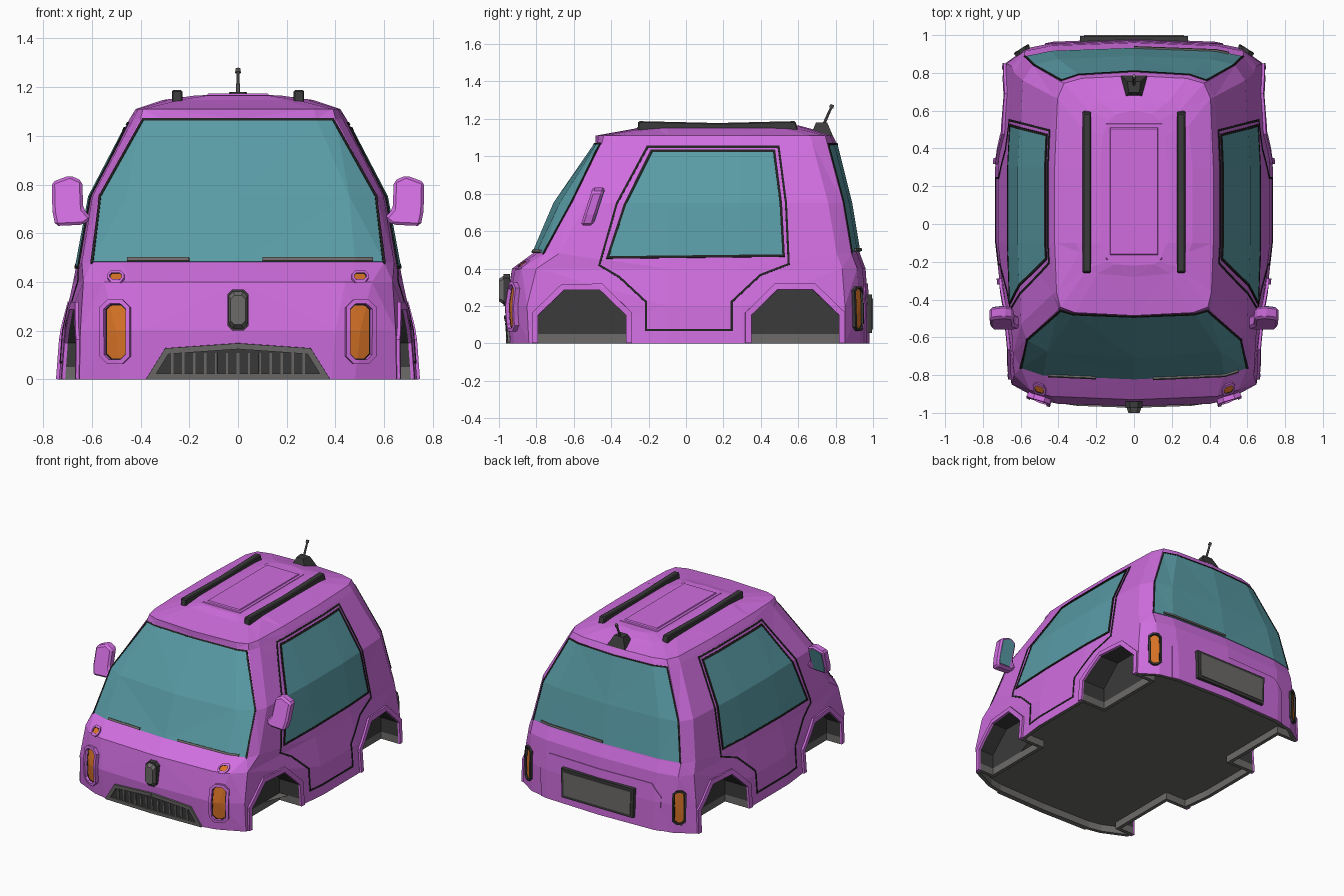
import bpy, bmesh
from mathutils import Vector

if "Cube" in bpy.data.objects:
    bpy.data.objects.remove(bpy.data.objects["Cube"])


def material(name, r, g, b):
    m = bpy.data.materials.new(name)
    m.diffuse_color = (r, g, b, 1)
    m.use_nodes = True
    m.node_tree.nodes["Principled BSDF"].inputs["Base Color"].default_value = m.diffuse_color
    return m


PURPLE = material("purple_paint", .63, .155, .74)
GLASS = material("teal_glass", .10, .33, .38)
ORANGE = material("orange_lamp", .68, .17, .02)
DARK = material("dark_lining", .045, .043, .044)
GREY = material("grey_trim", .15, .145, .14)
BLACK = material("black_rubber", .015, .015, .015)


def make(name, bm, mats, mirror=False):
    me = bpy.data.meshes.new(name)
    bm.to_mesh(me)
    ob = bpy.data.objects.new(name, me)
    bpy.context.collection.objects.link(ob)
    for m in mats:
        me.materials.append(m)
    if mirror:
        ob.modifiers.new("mirror", 'MIRROR')
    return ob


def to3d(p, axis, d=0.0):
    v = list(p)
    v.insert(axis, d)
    return Vector(v)


def prism(name, pts, axis, lo, hi, mat, mirror=False, shear=0, bevel=0, taper=1):
    """Extrude a 2D profile along an axis; shear leans it in y with height."""
    bm = bmesh.new()
    c = sum((Vector(p) for p in pts), Vector((0, 0))) / len(pts)
    a = [bm.verts.new(to3d(p, axis, lo)) for p in pts]
    b = [bm.verts.new(to3d(c + (Vector(p) - c) * taper, axis, hi)) for p in pts]
    bm.faces.new(a)
    bm.faces.new(b)
    for i in range(len(pts)):
        j = (i + 1) % len(pts)
        bm.faces.new((a[i], a[j], b[j], b[i]))
    for v in bm.verts:
        v.co.y += shear * v.co.z
    bmesh.ops.recalc_face_normals(bm, faces=bm.faces)
    ob = make(name, bm, [mat], mirror)
    if bevel:
        m = ob.modifiers.new("bevel", 'BEVEL')
        m.width, m.segments = bevel, 1
    return ob


def grow(pts, d):
    """Offset a closed polygon outward by d with mitred corners."""
    P = [Vector(p) for p in pts]
    n = len(P)
    s = 1 if sum(P[i - 1].x * P[i].y - P[i].x * P[i - 1].y for i in range(n)) > 0 else -1
    out = []
    for i in range(n):
        e1, e2 = (P[i] - P[i - 1]).normalized(), (P[(i + 1) % n] - P[i]).normalized()
        n1, n2 = Vector((e1.y, -e1.x)) * s, Vector((e2.y, -e2.x)) * s
        out.append(P[i] + (n1 + n2) * d / (1 + n1.dot(n2)))
    return out


def band(pts, d):
    """Quads forming an outline of width d around a polygon."""
    q, n = grow(pts, d), len(pts)
    return [[pts[i], pts[(i + 1) % n], q[(i + 1) % n], q[i]] for i in range(n)]


def patch(name, polys, axis, sign, thick, mat, mirror=False):
    """Cut the polygons out of the body skin and raise them as plates."""
    out = bpy.data.meshes.new(name)
    total = bmesh.new()
    for poly in polys:
        bm = base.copy()
        bmesh.ops.delete(bm, geom=[f for f in bm.faces if f.normal[axis] * sign < .12], context='FACES')
        c = sum((Vector(p) for p in poly), Vector((0, 0))) / len(poly)
        for i in range(len(poly)):
            p, e = Vector(poly[i]), Vector(poly[i]) - Vector(poly[i - 1])
            no = Vector((e.y, -e.x))
            if no.dot(p - c) < 0:
                no = -no
            bmesh.ops.bisect_plane(bm, geom=bm.verts[:] + bm.edges[:] + bm.faces[:], dist=1e-6,
                                   plane_co=to3d(p, axis), plane_no=to3d(no, axis).normalized(),
                                   clear_outer=True)
        bm.normal_update()
        if bm.faces:
            old = {tuple(v.co): v.normal.copy() for v in bm.verts}
            r = bmesh.ops.extrude_face_region(bm, geom=bm.faces[:])
            for v in r["geom"]:
                if isinstance(v, bmesh.types.BMVert):
                    v.co += old[tuple(v.co)] * thick
            bm.to_mesh(out)
            total.from_mesh(out)
        bm.free()
    bpy.data.meshes.remove(out)
    return make(name, total, [mat], mirror)


# Body shell: rings of (z, front y, front corner y, corner x, side x, rear corner y, rear corner x, rear y)
RINGS = [(0, -.95, -.92, .48, .735, .93, .56, .975), (.2, -.965, -.93, .50, .72, .93, .57, .975),
         (.40, -.93, -.88, .55, .677, .915, .58, .96), (.48, -.82, -.76, .60, .662, .885, .58, .93),
         (.75, -.705, -.61, .57, .612, .84, .535, .885), (1.07, -.485, -.45, .40, .445, .755, .39, .805),
         (1.11, -.485, -.44, .39, .42, .745, .37, .785), (1.147, -.28, -.23, .24, .31, .60, .24, .67),
         (1.165, -.22, -.20, .13, .18, .55, .13, .60)]
base = bmesh.new()
loops = []
for z, yf, yc, xc, xs, yr, xr, yb in RINGS:
    h = [(0, yf), (xc * .8, yf + .35 * (yc - yf)), (xc, yc), (xc * .33 + xs * .67, yc + .08), (xs, -.1),
         (xs, .3), (xr * .3 + xs * .7, yr - .08), (xr, yr), (xr * .75, yb + .35 * (yr - yb)), (0, yb)]
    h += [(-x, y) for x, y in h[-2:0:-1]]
    loops.append([base.verts.new((x, y, z)) for x, y in h])
for a, b in zip(loops, loops[1:]):
    for i in range(len(a)):
        j = (i + 1) % len(a)
        base.faces.new((a[i], a[j], b[j], b[i]))
base.faces.new(loops[0][::-1])
base.faces.new(loops[-1])
bmesh.ops.triangulate(base, faces=base.faces[:])
base.normal_update()
body = make("body_shell", base, [PURPLE, DARK, GREY])

# Wheel wells cut out of the shell
ARCHES = [[(o - .235, -.05), (o - .235, .15), (o - .095, .285), (o + .095, .285), (o + .235, .15), (o + .235, -.05)]
          for o in (-.555, .583)]
bpy.context.view_layer.objects.active = body
for k, arch in enumerate(ARCHES):
    cutter = prism("well_cutter", arch, 0, .55, 1, PURPLE, mirror=True)
    cutter.hide_render = True
    for m in (DARK, GREY):
        cutter.data.materials.append(m)
    for f in cutter.data.polygons:
        f.material_index = 1
    mod = body.modifiers.new("well", 'BOOLEAN')
    mod.operation, mod.solver, mod.object = 'DIFFERENCE', 'EXACT', cutter
    bpy.ops.object.modifier_apply(modifier=mod.name)
    bpy.data.objects.remove(cutter)

# Recessed grey floor and rim, grey lower strip in the wells
bm = bmesh.new()
bm.from_mesh(body.data)
bmesh.ops.bisect_plane(bm, geom=bm.verts[:] + bm.edges[:] + bm.faces[:], plane_co=(0, 0, .05), plane_no=(0, 0, 1))
for f in bm.faces:
    if f.material_index == 1 and f.calc_center_median().z < .05:
        f.material_index = 2
bm.normal_update()
floor = [f for f in bm.faces if f.normal.z < -.9 and f.calc_center_median().z < .01]
for f in floor:
    f.material_index = 2
bmesh.ops.inset_region(bm, faces=floor, thickness=.025, use_even_offset=True)
r = bmesh.ops.extrude_face_region(bm, geom=floor)
bmesh.ops.delete(bm, geom=[f for f in floor if f.is_valid], context='FACES')
for g in r["geom"]:
    if isinstance(g, bmesh.types.BMVert):
        g.co.z += .05
bm.to_mesh(body.data)

# Flared wheel arch lips
for n, arch in zip(("front", "rear"), ARCHES):
    patch(n + "_arch_lip", band(arch, .032), 0, 1, .014, PURPLE, True)

# Windows with dark seals (the front and rear ones have none along the bottom)
SIDE = [(-.41, .465), (.515, .475), (.50, .75), (.465, 1.02), (-.18, 1.02), (-.32, .74)]
FRONT = [(-.592, .482), (.592, .482), (.56, .75), (.387, 1.06), (-.387, 1.06), (-.56, .75)]
REAR = [(-.57, .487), (.57, .487), (.525, .75), (.38, 1.06), (-.38, 1.06), (-.525, .75)]
for n, poly, axis, s in (("side_window", SIDE, 0, 1), ("windscreen", FRONT, 1, -1), ("rear_window", REAR, 1, 1)):
    patch(n, [poly], axis, s, .004, GLASS, axis == 0)
    patch(n + "_seal", band(poly, .013)[:] if axis == 0 else band(poly, .009)[1:], axis, s, .006, BLACK, axis == 0)

# Door seam
DOOR = [(-.21, 1.055), (.50, 1.055), (.54, .75), (.555, .42), (.40, .36), (.25, .22), (.25, .065),
        (-.22, .065), (-.22, .22), (-.36, .35), (-.47, .415), (-.375, .75)]
patch("door_seam", band(DOOR, -.011), 0, 1, .003, BLACK, True)


def lozenge(cx, cz, w, h, c):
    return [(cx + sx * (w - a), cz + sz * (h - b)) for sx, sz, a, b in
            ((-1, -1, c, 0), (1, -1, c, 0), (1, -1, 0, c), (1, 1, 0, c),
             (1, 1, c, 0), (-1, 1, c, 0), (-1, 1, 0, c), (-1, -1, 0, c))]


# Lamps: sunken lens, thin gasket and raised bezel
for n, poly, s, gasket, k, high, frame in (
        ("headlamp", lozenge(.498, .195, .037, .108, .018), -1, .004, .018, .026, PURPLE),
        ("indicator", lozenge(.50, .418, .023, .012, .008), -1, .002, .009, .010, PURPLE),
        ("tail_lamp", lozenge(.588, .185, .022, .105, .014), 1, .003, .011, .018, DARK)):
    patch(n + "_lens", [poly], 1, s, .006, ORANGE, True)
    patch(n + "_gasket", band(poly, gasket), 1, s, .008, BLACK, True)
    patch(n + "_bezel", band(grow(poly, gasket), k), 1, s, high, frame, True)

# Grille with slats
GRILLE = [(-.335, .025), (.335, .025), (.285, .105), (0, .125), (-.285, .105)]
patch("grille_back", [GRILLE], 1, -1, .003, DARK)
patch("grille_frame", band(GRILLE, .024), 1, -1, .012, GREY)
patch("grille_slats", [[(x - .005, .02), (x + .005, .02), (x + .005, .108), (x - .005, .108)]
                       for x in [-.27 + i * .045 for i in range(13)]], 1, -1, .009, GREY)

# Plain front badge block
prism("badge_base", lozenge(0, .285, .044, .085, .022), 1, -.94, -.975, DARK)
prism("badge_face", lozenge(0, .285, .040, .080, .02), 1, -.97, -1.0, GREY, taper=.75)

# Wipers
patch("front_wipers", [[(a, .482), (b, .482), (b, .496), (a, .496)] for a, b in ((-.455, -.2), (.1, .55))],
      1, -1, .014, GREY)
patch("rear_wiper", [[(0, .492), (.50, .492), (.50, .506), (0, .506)]], 1, 1, .014, GREY)

# Rear panel and number plate holder
patch("rear_panel", [[(-.47, 0), (.47, 0), (.47, .24), (.40, .32), (-.40, .32), (-.47, .24)]], 1, 1, .006, PURPLE)
PLATE = [(-.26, .075), (.26, .075), (.265, .24), (-.265, .24)]
prism("plate_holder", grow(PLATE, .02), 1, .95, .995, DARK)
prism("plate_panel", PLATE, 1, .98, 1.0, GREY)

# Door mirrors
HOUSING = [(.60, .66), (.635, .635), (.75, .63), (.762, .69), (.765, .81), (.69, .838), (.64, .815), (.635, .70)]
prism("door_mirror", HOUSING, 1, -.765, -.70, PURPLE, True, shear=.32, bevel=.012)
prism("door_mirror_glass", [(.66, .65), (.742, .648), (.75, .69), (.75, .80), (.70, .82), (.657, .80)],
      1, -.703, -.696, GLASS, True, shear=.32)

# Roof panel and rails
ROOF = [(-.15, -.195), (.15, -.195), (.15, .54), (-.15, .54)]
prism("roof_panel", ROOF, 2, 1.155, 1.168, PURPLE, taper=.97)
prism("roof_panel_inner", grow(ROOF, -.02), 2, 1.16, 1.174, PURPLE, taper=.95)
prism("roof_rail", [(-.26, 1.135), (-.255, 1.188), (.17, 1.178), (.585, 1.188), (.60, 1.135)],
      0, .228, .272, DARK, True, bevel=.006)

# Aerial: base wedge, rod and tip
prism("aerial_base", [(-.07, .785), (.07, .785), (.055, .665), (-.055, .665)], 2, 1.11, 1.18, DARK, taper=.5)
for n, lo, hi, rad in (("aerial_rod", 0, 1, .008), ("aerial_tip", .87, 1, .012)):
    p, q = Vector((0, .727, 1.15)), Vector((0, .783, 1.276))
    bm = bmesh.new()
    bmesh.ops.create_cone(bm, cap_ends=True, segments=8, radius1=rad, radius2=rad * .8, depth=(q - p).length * (hi - lo))
    ob = make(n, bm, [GREY])
    ob.location = p.lerp(q, (lo + hi) / 2)
    ob.rotation_euler = (q - p).to_track_quat('Z', 'Y').to_euler()
